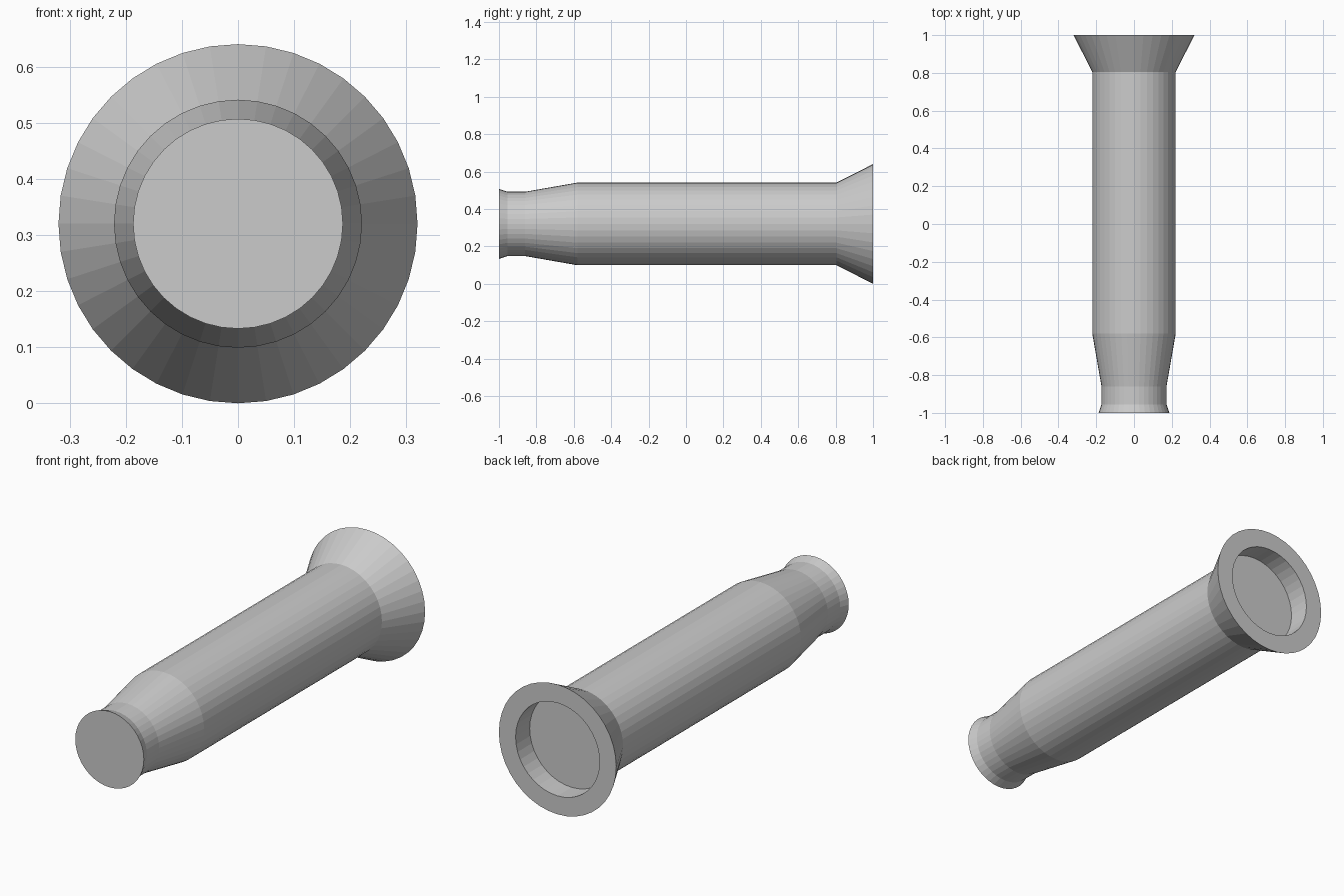
import bpy, bmesh
from math import sin, cos, pi

if "Cube" in bpy.data.objects:
    bpy.data.objects.remove(bpy.data.objects["Cube"])

SIDES = 40
AXIS_Z = 0.32

# torch outline as (radius, y), from the tail cap to the recessed lens
PROFILE = [(0.187, -1.0), (0.172, -0.955), (0.172, -0.86), (0.221, -0.58),
           (0.221, 0.805), (0.32, 1.0), (0.229, 1.0), (0.229, 0.89)]


def lathe(name, profile):
    """Revolve the profile round the y axis and close both ends."""
    bm = bmesh.new()
    rings = [[bm.verts.new((r * sin(2 * pi * i / SIDES), y,
                            AXIS_Z + r * cos(2 * pi * i / SIDES)))
              for i in range(SIDES)] for r, y in profile]
    for a, b in zip(rings, rings[1:]):
        for i in range(SIDES):
            j = (i + 1) % SIDES
            bm.faces.new((a[i], a[j], b[j], b[i]))
    bm.faces.new(rings[0])
    bm.faces.new(rings[-1])
    bmesh.ops.recalc_face_normals(bm, faces=bm.faces)
    mesh = bpy.data.meshes.new(name)
    bm.to_mesh(mesh)
    bm.free()
    obj = bpy.data.objects.new(name, mesh)
    bpy.context.collection.objects.link(obj)
    return obj


# tapered tail, straight barrel, flared head and lens recess in one shell
lathe("flashlight_body", PROFILE)
